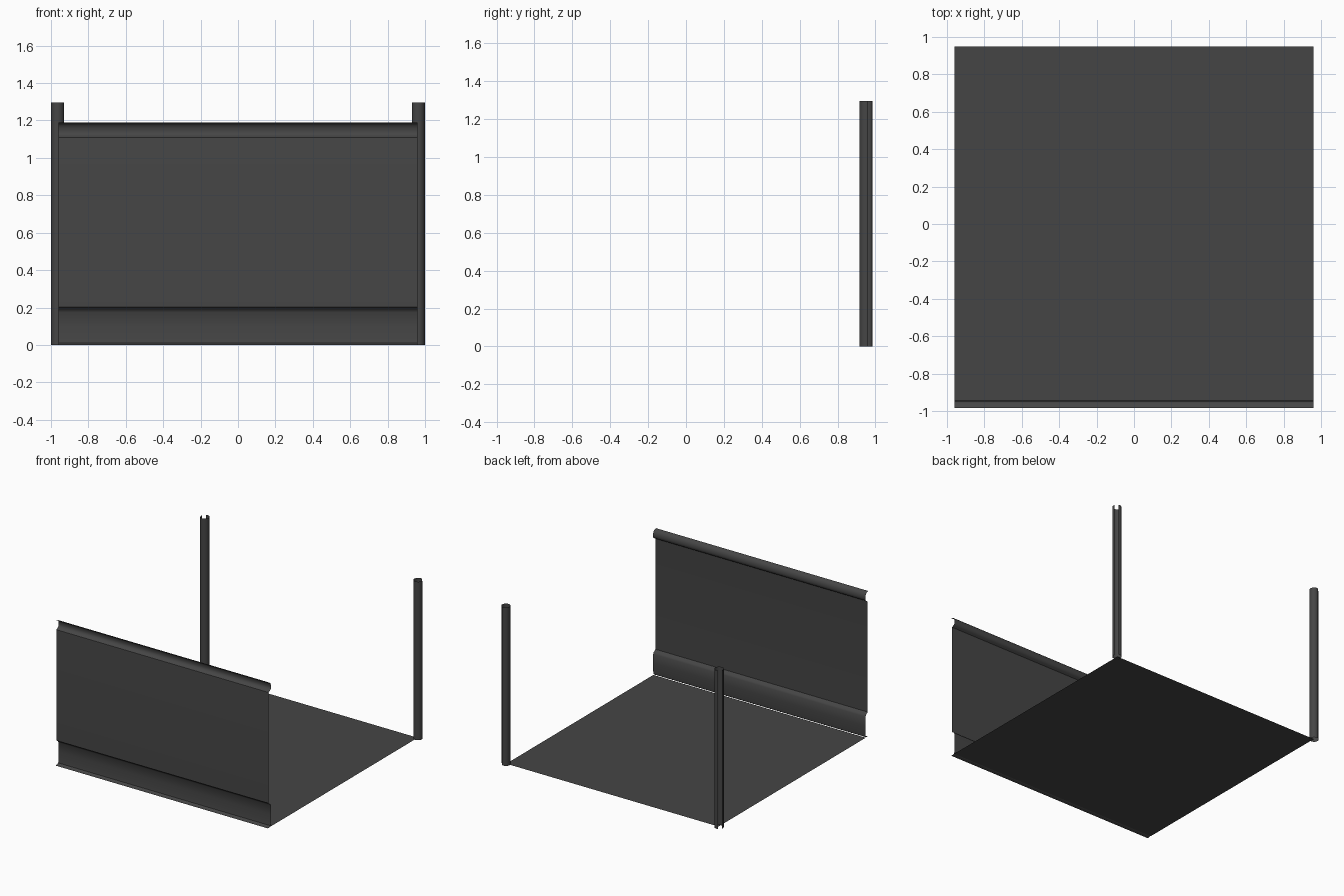
import bpy, math

if "Cube" in bpy.data.objects:
    bpy.data.objects.remove(bpy.data.objects["Cube"])

# single dark grey for the whole model
grey = bpy.data.materials.new("dark_grey")
grey.diffuse_color = (0.06, 0.06, 0.06, 1)
grey.use_nodes = True
grey.node_tree.nodes["Principled BSDF"].inputs["Base Color"].default_value = grey.diffuse_color


def make(name, verts, faces):
    me = bpy.data.meshes.new(name)
    me.from_pydata(verts, [], faces)
    me.materials.append(grey)
    ob = bpy.data.objects.new(name, me)
    bpy.context.collection.objects.link(ob)
    bpy.ops.object.select_all(action='DESELECT')
    ob.select_set(True)
    bpy.context.view_layer.objects.active = ob
    bpy.ops.object.shade_smooth_by_angle(angle=math.radians(35))
    return ob


def strip(name, start, end, flip=False):
    """Sheet joining two matching open outlines."""
    n = len(start)
    faces = [(i, i + n, i + n + 1, i + 1) for i in range(n - 1)]
    if flip:
        faces = [f[::-1] for f in faces]
    return make(name, start + end, faces)


# floor sheet
make("floor", [(-.96, -.95, .003), (.96, -.95, .003), (.96, .95, .003), (-.96, .95, .003)],
     [(0, 1, 2, 3)])

# front wall: folded sheet, profile in (y, z) with a recessed kick plate and a rolled rail
profile = [(-.983, 0), (-.975, .002), (-.96, .003), (-.951, .01), (-.947, .04), (-.946, .10),
           (-.947, .175), (-.955, .188), (-.976, .203), (-.976, 1.098),
           (-.975, 1.108), (-.958, 1.118), (-.948, 1.128), (-.945, 1.143), (-.947, 1.16),
           (-.953, 1.175), (-.963, 1.184), (-.983, 1.19)]
strip("front_wall", [(-.96, y, z) for y, z in profile], [(.96, y, z) for y, z in profile])

# rear corner posts: tubes slit open toward the outer corner
for side, label in ((-1, "left"), (1, "right")):
    r, n = .035, 16
    gap = math.radians(25)
    pts = []
    for i in range(n + 1):
        a = math.pi / 4 + gap + (2 * math.pi - 2 * gap) * i / n
        pts.append((side * (.964 + r * math.cos(a)), .95 + r * math.sin(a)))
    strip("rear_post_" + label, [(x, y, 0) for x, y in pts], [(x, y, 1.295) for x, y in pts],
          flip=side > 0)
